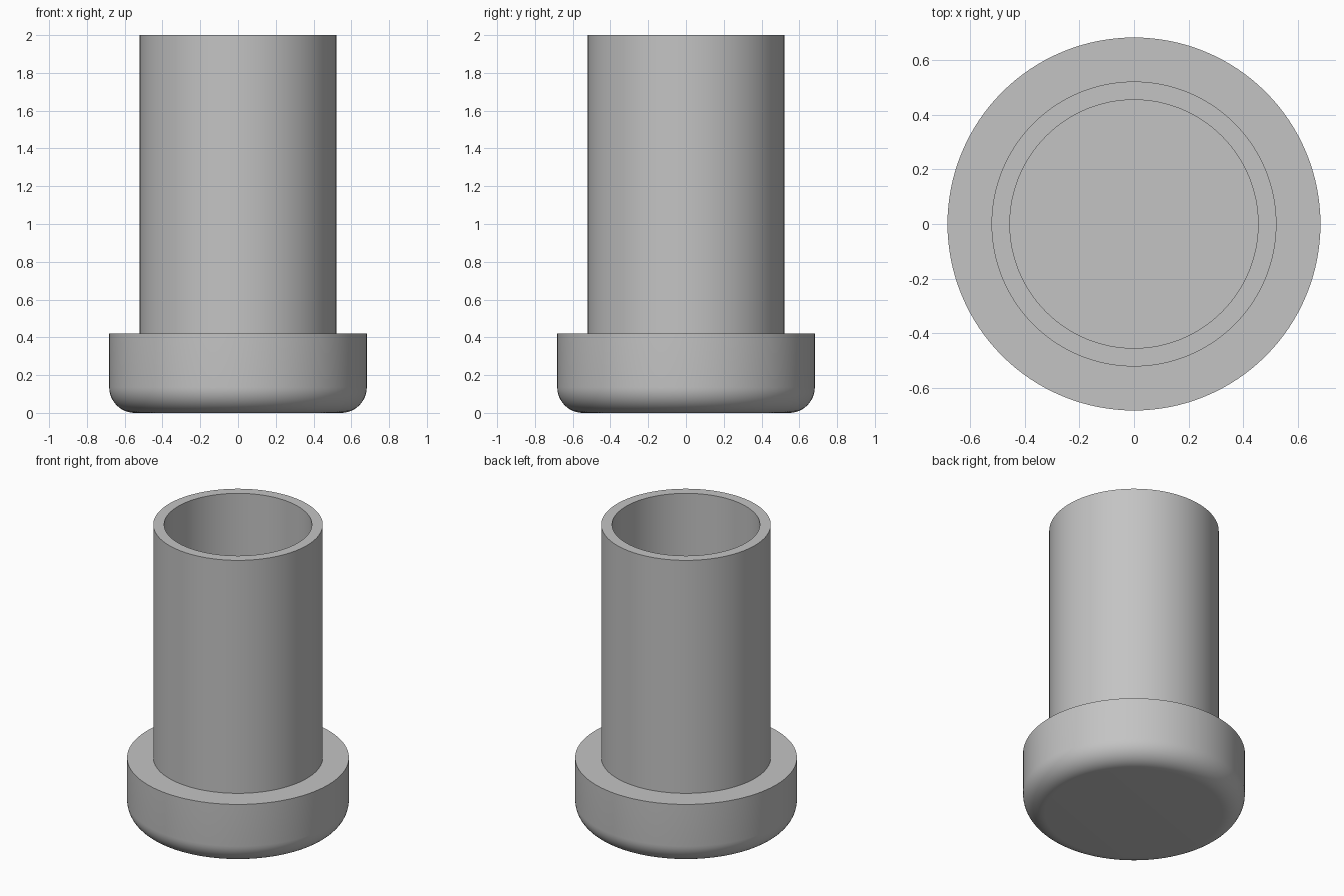
import bpy
import bmesh
from math import pi, sin, cos, radians

SEGMENTS = 128

cube = bpy.data.objects.get("Cube")
if cube:
    bpy.data.objects.remove(cube, do_unlink=True)

# Single plain grey
grey = bpy.data.materials.new("plain grey")
grey.use_nodes = True
colour = (0.55, 0.55, 0.55, 1)
grey.diffuse_color = colour
grey.node_tree.nodes["Principled BSDF"].inputs["Base Color"].default_value = colour


def lathe(name, profile):
    """Spin an (r, z) profile, starting and ending on the axis, into a solid."""
    bm = bmesh.new()
    verts = [bm.verts.new((r, 0, z)) for r, z in profile]
    edges = [bm.edges.new(pair) for pair in zip(verts, verts[1:])]
    bmesh.ops.spin(bm, geom=verts + edges, cent=(0, 0, 0), axis=(0, 0, 1),
                   angle=2 * pi, steps=SEGMENTS, use_merge=True)
    bmesh.ops.remove_doubles(bm, verts=bm.verts, dist=1e-5)
    bmesh.ops.recalc_face_normals(bm, faces=bm.faces)
    mesh = bpy.data.meshes.new(name)
    bm.to_mesh(mesh)
    bm.free()
    mesh.materials.append(grey)
    obj = bpy.data.objects.new(name, mesh)
    bpy.context.collection.objects.link(obj)
    bpy.ops.object.select_all(action="DESELECT")
    obj.select_set(True)
    bpy.context.view_layer.objects.active = obj
    bpy.ops.object.shade_smooth_by_angle(angle=radians(30))
    return obj


# Dimensions
flange_r, flange_top, fillet = 0.682, 0.42, 0.136
tube_r, bore_r, tube_top = 0.521, 0.454, 2.0

# Rounded lower edge of the flange
steps = 12
rounding = [(flange_r - fillet + fillet * sin(a), fillet - fillet * cos(a))
            for a in (i * pi / 2 / steps for i in range(steps + 1))]

# Flange with a hollow tube standing on it, as one turned solid
lathe("flanged_tube", [(0, 0)] + rounding + [
    (flange_r, flange_top), (tube_r, flange_top), (tube_r, tube_top),
    (bore_r, tube_top), (bore_r, flange_top), (0, flange_top)])
